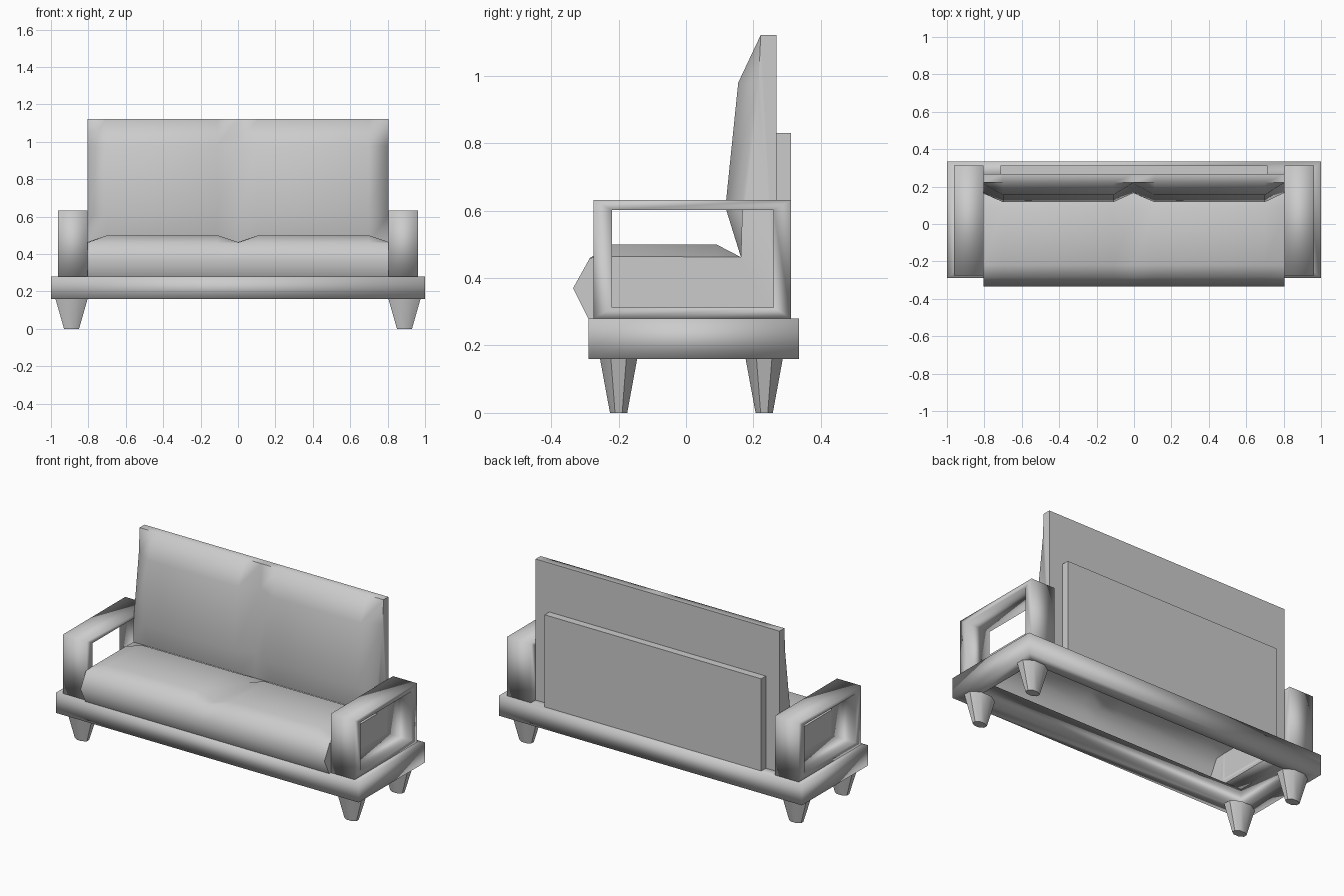
import bpy, bmesh
from math import radians, cos, pi
from mathutils import Matrix

if "Cube" in bpy.data.objects:
    bpy.data.objects.remove(bpy.data.objects["Cube"])


def finish(name, bm, angle):
    bmesh.ops.recalc_face_normals(bm, faces=bm.faces)
    me = bpy.data.meshes.new(name)
    bm.to_mesh(me)
    bm.free()
    ob = bpy.data.objects.new(name, me)
    bpy.context.collection.objects.link(ob)
    me.shade_smooth()
    me.set_sharp_from_angle(angle=radians(angle))
    return ob


def ring(name, outer, inner, lo, hi, place):
    """Rectangular frame: (u0, u1, v0, v1) outlines extruded from lo to hi."""
    bm = bmesh.new()
    loops = []
    for (u0, u1, v0, v1), w in ((outer, lo), (outer, hi), (inner, hi), (inner, lo)):
        loops.append([bm.verts.new(place(u, v, w))
                      for u, v in ((u0, v0), (u1, v0), (u1, v1), (u0, v1))])
    for i in range(4):
        a, b = loops[i], loops[(i + 1) % 4]
        for j in range(4):
            k = (j + 1) % 4
            bm.faces.new((a[j], a[k], b[k], b[j]))
    return finish(name, bm, 180)


def box(name, x0, x1, y0, y1, z0, z1):
    bm = bmesh.new()
    m = Matrix.Translation(((x0 + x1) / 2, (y0 + y1) / 2, (z0 + z1) / 2))
    m = m @ Matrix.Diagonal((x1 - x0, y1 - y0, z1 - z0, 1))
    bmesh.ops.create_cube(bm, size=1, matrix=m)
    return finish(name, bm, 30)


# Base frame, open in the middle
ring("base_frame", (-1, 1, -0.29, 0.335), (-0.91, 0.91, -0.21, 0.255),
     0.16, 0.28, lambda u, v, w: (u, v, w))

# Open armrests and tapered legs
for side, s in (("left", -1), ("right", 1)):
    ring(side + "_armrest", (-0.275, 0.312, 0.28, 0.632), (-0.22, 0.26, 0.312, 0.602),
         0.805, 0.963, lambda u, v, w: (s * w, u, v))
    for end, y in (("front", -0.2), ("back", 0.232)):
        bm = bmesh.new()
        k = 1 / cos(pi / 8)
        m = (Matrix.Translation((s * 0.89, y, 0.08)) @ Matrix.Diagonal((1, 0.64, 1, 1))
             @ Matrix.Rotation(pi / 8, 4, 'Z'))
        bmesh.ops.create_cone(bm, cap_ends=True, segments=8, radius1=0.04 * k,
                              radius2=0.086 * k, depth=0.16, matrix=m)
        finish(f"{end}_{side}_leg", bm, 50)

# Back panel
box("back_panel", -0.715, 0.715, 0.268, 0.312, 0.28, 0.83)

# Seat and back cushion: full and pinched side profiles swept across x
full = [(-0.29, 0.28), (-0.335, 0.37), (-0.285, 0.46), (-0.22, 0.5), (0.09, 0.5),
        (0.163, 0.462), (0.117, 0.61), (0.155, 0.98), (0.222, 1.122),
        (0.268, 1.122), (0.268, 0.28)]
pinched = list(full)
pinched[3], pinched[4] = (-0.22, 0.464), (0.09, 0.463)
pinched[6], pinched[7] = (0.167, 0.61), (0.215, 0.98)
bm = bmesh.new()
rows = []
for x, prof in ((-0.805, pinched), (-0.7, full), (-0.11, full), (0, pinched),
                (0.11, full), (0.7, full), (0.805, pinched)):
    rows.append([bm.verts.new((x, y, z)) for y, z in prof])
for a, b in zip(rows, rows[1:]):
    for j in range(len(full) - 1):
        bm.faces.new((a[j], a[j + 1], b[j + 1], b[j]))
for end in (rows[0], rows[-1]):
    bm.faces.new(end)
finish("seat_and_back_cushion", bm, 70)
